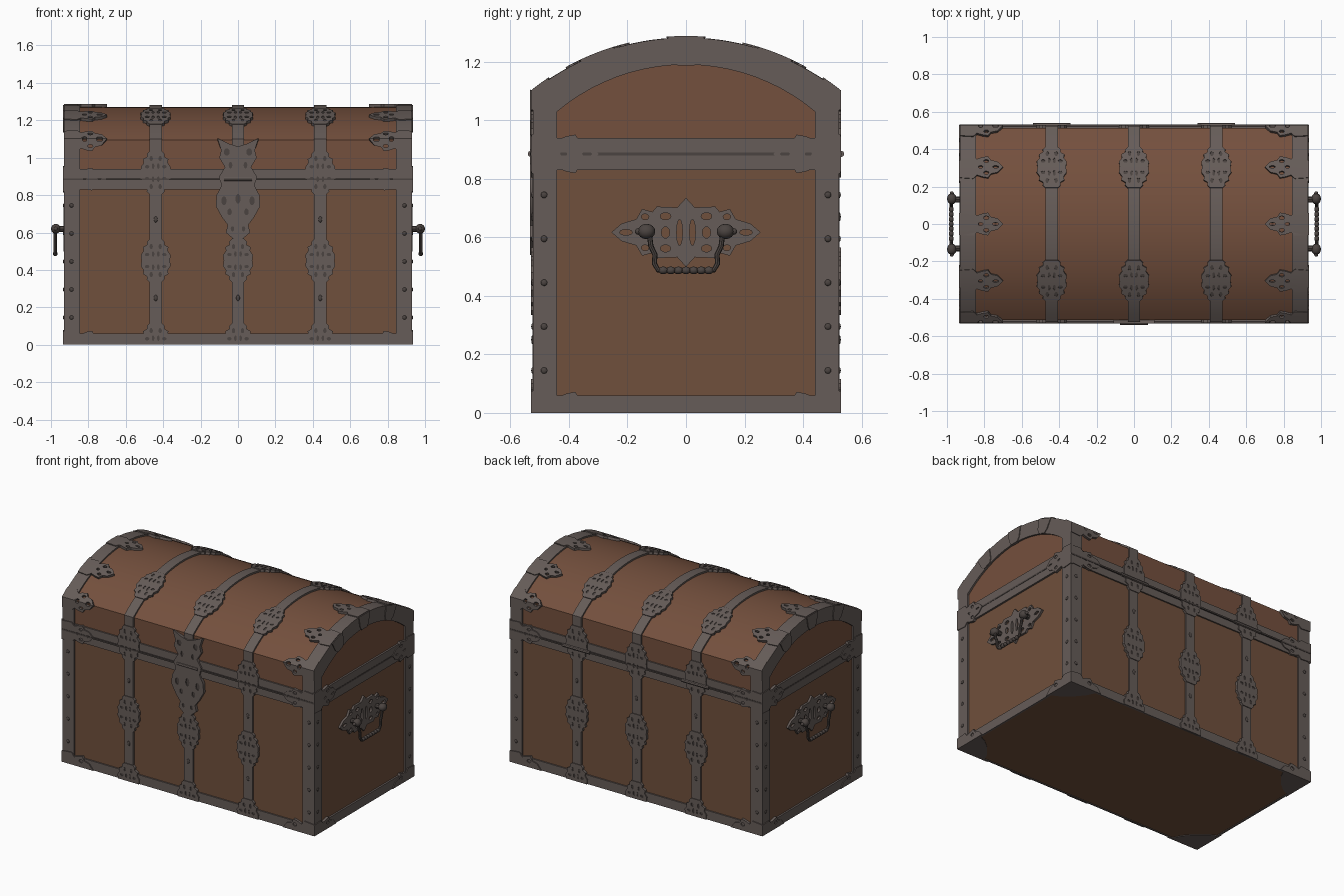
import bpy, bmesh
from math import sin, cos, asin, pi
from mathutils import Matrix, Vector

cube = bpy.data.objects.get("Cube")
if cube:
    bpy.data.objects.remove(cube, do_unlink=True)

# Main sizes of the wooden core
HX, HY, CREASE, TOP, SEAM = 0.918, 0.513, 1.095, 1.272, 0.885
RISE = TOP - CREASE
R = (HY * HY + RISE * RISE) / (2 * RISE)
ZC = TOP - R
T = asin(HY / R)
S = R * T                      # arc length from ridge to lid crease
STEPS = 14
FOOT = S + CREASE              # length from ridge down to the floor


def material(name, rgb):
    m = bpy.data.materials.new(name)
    m.use_nodes = True
    m.diffuse_color = (*rgb, 1)
    m.node_tree.nodes["Principled BSDF"].inputs["Base Color"].default_value = (*rgb, 1)
    m.node_tree.nodes["Principled BSDF"].inputs["Roughness"].default_value = 0.8
    return m


WOOD = material("body wood", (0.160, 0.080, 0.045))
LID_WOOD = material("lid wood", (0.175, 0.080, 0.047))
IRON = material("iron", (0.132, 0.107, 0.098))
DARK = material("dark iron", (0.070, 0.057, 0.052))


# Surface mappings: flat coordinates plus height to space
def wrap(u, s, h):
    """Over the chest from front floor (s < 0) across the ridge to back floor."""
    a, sign = abs(s), (1 if s >= 0 else -1)
    if abs(a - S) < 1e-4:
        y, z = HY + h, CREASE + h * cos(T) / (1 + sin(T))
    elif a < S:
        y, z = (R + h) * sin(a / R), ZC + (R + h) * cos(a / R)
    else:
        y, z = HY + h, CREASE - (a - S)
    return u, sign * y, z


def end_face(side):
    return lambda u, v, h: (side * (HX + h), u, v)


def down(z):
    return S + CREASE - z


def finish(name, bm, mat):
    bmesh.ops.recalc_face_normals(bm, faces=bm.faces)
    me = bpy.data.meshes.new(name)
    bm.to_mesh(me)
    bm.free()
    me.materials.append(mat)
    me.shade_smooth()
    me.set_sharp_from_angle(angle=0.6)
    ob = bpy.data.objects.new(name, me)
    bpy.context.scene.collection.objects.link(ob)
    return ob


def curve_bmesh(cu):
    ob = bpy.data.objects.new("outline", cu)
    bpy.context.scene.collection.objects.link(ob)
    dg = bpy.context.evaluated_depsgraph_get()
    me = bpy.data.meshes.new_from_object(ob.evaluated_get(dg))
    bm = bmesh.new()
    bm.from_mesh(me)
    bpy.data.objects.remove(ob, do_unlink=True)
    bpy.data.curves.remove(cu)
    bpy.data.meshes.remove(me)
    return bm


def add_splines(cu, loops, cyclic):
    for loop in loops:
        sp = cu.splines.new("POLY")
        sp.points.add(len(loop) - 1)
        for p, co in zip(sp.points, loop):
            p.co = (*co, 1) if len(co) == 3 else (*co, 0, 1)
        sp.use_cyclic_u = cyclic


def plate(name, loops, place, h0, h1, mat):
    """Pierced sheet from closed outlines, laid on a surface."""
    cu = bpy.data.curves.new(name, "CURVE")
    cu.dimensions, cu.fill_mode, cu.extrude = "2D", "BOTH", 0.5
    add_splines(cu, loops, True)
    bm = curve_bmesh(cu)
    bmesh.ops.remove_doubles(bm, verts=bm.verts, dist=1e-5)
    if place is wrap:
        for i in range(-STEPS, STEPS + 1):
            bmesh.ops.bisect_plane(bm, geom=bm.verts[:] + bm.edges[:] + bm.faces[:], dist=1e-5,
                                   plane_co=(0, S * i / STEPS, 0), plane_no=(0, 1, 0))
    for v in bm.verts:
        v.co = Vector(place(v.co.x, v.co.y, h0 + (v.co.z + 0.5) * (h1 - h0)))
    return finish(name, bm, mat)


def balls(name, spots, radii, mat):
    bm = bmesh.new()
    for p in spots:
        bmesh.ops.create_uvsphere(bm, u_segments=12, v_segments=8, radius=1,
                                  matrix=Matrix.Translation(p) @ Matrix.Diagonal((*radii, 1)))
    return finish(name, bm, mat)


def box(name, size, z0, z1, mat):
    return plate(name, [rect(-size[0], size[0], -size[1], size[1])],
                 lambda u, v, h: (u, v, h), z0, z1, mat)


# Outline helpers
def rect(a, b, c, d):
    return [(a, c), (b, c), (b, d), (a, d)]


def oval(u, v, a, b):
    return [(u + a * cos(i * pi / 5), v + b * sin(i * pi / 5)) for i in range(10)]


def shift(loops, u, v, su=1, sv=1):
    return [[(u + su * x, v + sv * y) for x, y in l] for l in loops]


def mirror_u(pts):
    return pts + [(-x, y) for x, y in reversed(pts) if x > 0]


def mirror_v(pts):
    return pts + [(x, -y) for x, y in reversed(pts) if y > 0]


# Ornament outlines
ROSE = [(0.033, 0.115), (0.048, 0.1), (0.046, 0.085), (0.068, 0.072), (0.064, 0.052), (0.08, 0.03), (0.076, 0)]
rose_holes = [oval(a * x, b * y, p, q) for a in (1, -1) for b in (1, -1)
              for x, y, p, q in ((0.024, 0.075, 0.009, 0.014), (0.046, 0.032, 0.012, 0.009), (0.014, 0.035, 0.007, 0.015))]
rosette = [mirror_u(mirror_v(ROSE))] + rose_holes
half_rosette = [mirror_u(ROSE)] + [h for h in rose_holes if h[0][1] > 0]

LEAF = [(0, 0.06), (0.07, 0.065), (0.09, 0.045), (0.12, 0.055), (0.15, 0.06), (0.165, 0.038), (0.2, 0.03), (0.23, 0)]
side_holes = [oval(0.14, b * 0.033, 0.014, 0.009) for b in (1, -1)]
leaf = [mirror_v(LEAF)] + side_holes + [oval(0.19, 0, 0.017, 0.007), oval(0.11, 0, 0.012, 0.008)]
half_leaf = [LEAF + [(0, 0)], side_holes[0]]

# Wooden body and arched lid
box("body", (HX, HY), 0.004, SEAM, WOOD)
arch = [wrap(0, S * i / STEPS, 0)[1:] for i in range(-STEPS, STEPS + 1)]
plate("lid", [[(-HY, SEAM)] + arch + [(HY, SEAM)]], lambda u, v, h: (h, u, v), -HX, HX, LID_WOOD)
box("seam_lip", (0.932, 0.531), SEAM - 0.005, SEAM + 0.005, DARK)

# Iron straps, end bands and long rims
STRAPS = (-0.44, 0, 0.44)
plate("straps", [rect(c - 0.033, c + 0.033, -FOOT, FOOT) for c in STRAPS], wrap, 0, 0.011, IRON)
plate("end_bands", [rect(c - 0.043, c + 0.043, -FOOT, FOOT) for c in (-0.887, 0.887)], wrap, 0, 0.01, IRON)
rims = []
for a, b in ((0, 0.06), (0.83, SEAM), (SEAM + 0.003, 0.94)):
    rims += [rect(-0.925, 0.925, down(b), down(a)), rect(-0.925, 0.925, -down(a), -down(b))]
plate("long_rims", rims, wrap, 0, 0.009, IRON)

# Pierced rosettes along the straps, with dark backing
roses = []
for c in STRAPS:
    for sg in (-1, 1):
        spots = [0.307, down(0.45)]
        if c or sg > 0:
            spots.append(down(0.92))
        for s in spots:
            roses.append((rosette, c, sg * s, 1))
        roses.append((half_rosette, c, sg * FOOT, -sg))
plate("rosettes", [l for o, u, v, k in roses for l in shift(o, u, v, 1, k)], wrap, 0, 0.016, IRON)
plate("rosette_backing", [shift(o[:1], u, v, 0.85, 0.85 * k)[0] for o, u, v, k in roses], wrap, 0, 0.0125, DARK)

# Leaf brackets at the lid ends, seam and floor
leaves = []
for side in (-1, 1):
    for s in (-down(SEAM), -S, -0.307, 0, 0.307, S, down(SEAM)):
        leaves += shift(leaf, side * 0.93, s, -side)
    for sg in (-1, 1):
        leaves += shift(half_leaf, side * 0.93, sg * FOOT, -side, -sg * 1.25)
plate("leaf_brackets", leaves, wrap, 0, 0.016, IRON)

# Lock plate and hasp on the front
LOCK = [(0, 1.06), (0.05, 1.075), (0.11, 1.095), (0.09, 1.04), (0.1, 1.0), (0.07, 0.95), (0.1, 0.9), (0.088, 0.85),
        (0.115, 0.8), (0.118, 0.74), (0.085, 0.68), (0.055, 0.64), (0.065, 0.6), (0.03, 0.57), (0, 0.54)]
lock = [LOCK + [(-x, z) for x, z in reversed(LOCK) if x > 0]]
backing = [[(x * 0.85, 0.8 + (z - 0.8) * 0.92) for x, z in lock[0]]]
for a in (1, -1):
    lock += [oval(a * x, z, p, q) for x, z, p, q in ((0.06, 1.03, 0.016, 0.02), (0.04, 0.96, 0.01, 0.018),
             (0.075, 0.77, 0.014, 0.024), (0.045, 0.71, 0.012, 0.018), (0.03, 0.62, 0.009, 0.014))]
lock.append(oval(0, 0.78, 0.014, 0.026))
for name, loops, h, mat in (("lock_plate", lock, 0.02, IRON), ("lock_backing", backing, 0.014, DARK)):
    plate(name, [[(x, -down(z)) for x, z in l] for l in loops], wrap, 0, h, mat)


def rod(name, points, radius, mat):
    cu = bpy.data.curves.new(name, "CURVE")
    cu.dimensions, cu.bevel_depth, cu.bevel_resolution, cu.use_fill_caps = "3D", radius, 2, True
    add_splines(cu, [points], False)
    return finish(name, curve_bmesh(cu), mat)


rod("hasp", [(-0.075, -0.53, SEAM), (0.075, -0.53, SEAM)], 0.011, IRON)
for name, x in (("hinge_left", 0.44), ("hinge_right", -0.44)):
    rod(name, [(x - 0.1, 0.53, SEAM), (x + 0.1, 0.53, SEAM)], 0.011, IRON)

# End frames: outer outline with a body panel opening and an arched lid opening
outer = [(-0.52, 0)] + [wrap(0, S * i / STEPS, 0.008)[1:] for i in range(-STEPS, STEPS + 1)] + [(0.52, 0)]
RI = 0.685
inner_t = asin(0.44 / RI)
window = [(-0.44, 0.94)] + [(RI * sin(inner_t * i / 10), 1.19 - RI + RI * cos(inner_t * i / 10))
                            for i in range(-10, 11)] + [(0.44, 0.94)]


def arch_tab(t):
    pts = [(-0.058, 0.01), (0.058, 0.01), (0.045, -0.06), (0.028, -0.085), (-0.028, -0.085), (-0.045, -0.06)]
    return [((R + r) * sin(t) + a * cos(t), ZC + (R + r) * cos(t) - a * sin(t)) for a, r in pts]


# Handle escutcheon
ESC = [(0, 0.118), (0.03, 0.085), (0.1, 0.088), (0.115, 0.07), (0.15, 0.08), (0.17, 0.045), (0.22, 0.03), (0.255, 0)]
escutcheon = [mirror_u(mirror_v(ESC))]
for a in (1, -1):
    escutcheon += [oval(a * 0.022, 0, 0.01, 0.045), oval(a * 0.205, 0, 0.022, 0.01), oval(a * 0.07, 0, 0.014, 0.02)]
    escutcheon += [oval(a * x, b * z, p, q) for b in (1, -1)
                   for x, z, p, q in ((0.07, 0.055, 0.018, 0.012), (0.14, 0.053, 0.013, 0.01))]

for word, side in (("left", 1), ("right", -1)):
    face = end_face(side)
    plate(word + "_end_frame", [outer, rect(-0.44, 0.44, 0.06, 0.83), window], face, 0, 0.012, IRON)
    plate(word + "_arch_tabs", [arch_tab(t) for t in (-0.345, 0, 0.345)], face, 0, 0.017, IRON)
    corner = []
    for sg in (-1, 1):
        corner += shift(leaf, sg * 0.528, SEAM, -sg, 1.1) + shift(half_leaf, sg * 0.528, 0, -sg, 1.2)
    plate(word + "_end_brackets", corner, face, 0, 0.017, IRON)
    plate(word + "_handle_plate", shift(escutcheon, 0, 0.617), face, 0, 0.014, IRON)
    # Knobs, stems and the hanging bail
    for sg in (-1, 1):
        rod(word + "_handle_stem", [(side * HX, sg * 0.13, 0.62), (side * 0.975, sg * 0.13, 0.62)], 0.016, DARK)
    balls(word + "_handle_knobs", [(side * 0.974, sg * 0.135, 0.62) for sg in (-1, 1)], (0.026, 0.03, 0.026), DARK)
    balls(word + "_handle_finials", [(side * 0.974, sg * 0.163, 0.62) for sg in (-1, 1)], (0.011, 0.012, 0.011), DARK)
    half = [(0.125, 0.61), (0.12, 0.57), (0.106, 0.54), (0.108, 0.51), (0.095, 0.488)]
    path = [(-y, z) for y, z in half] + half[::-1]
    rod(word + "_handle_bail", [(side * 0.977, y, z) for y, z in path], 0.009, DARK)
    balls(word + "_handle_grip", [(side * 0.977, i * 0.026, 0.487) for i in range(-3, 4)], (0.013, 0.017, 0.013), DARK)

# Rivets on posts and straps
heights = [0.145 + 0.15 * i for i in range(5)]
balls("end_rivets", [(a * 0.93, b * 0.485, z) for a in (-1, 1) for b in (-1, 1) for z in heights],
      (0.006, 0.011, 0.011), DARK)
balls("face_rivets", [(a * 0.89, b * 0.523, z) for a in (-1, 1) for b in (-1, 1) for z in heights],
      (0.011, 0.006, 0.011), DARK)
balls("strap_rivets", [(c, b * 0.524, z) for c in STRAPS for b in (-1, 1) for z in (0.25, 0.67)],
      (0.01, 0.005, 0.016), DARK)

# Corner shoes under the base
shoes = []
for a in (-1, 1):
    for b in (-1, 1):
        shoes += shift([[(0, 0), (0.2, 0), (0.17, 0.06), (0.12, 0.12), (0.06, 0.17), (0, 0.2)]], a * 0.928, b * 0.52, -a, -b)
plate("base_corners", shoes, lambda u, v, h: (u, v, h), 0, 0.01, IRON)
